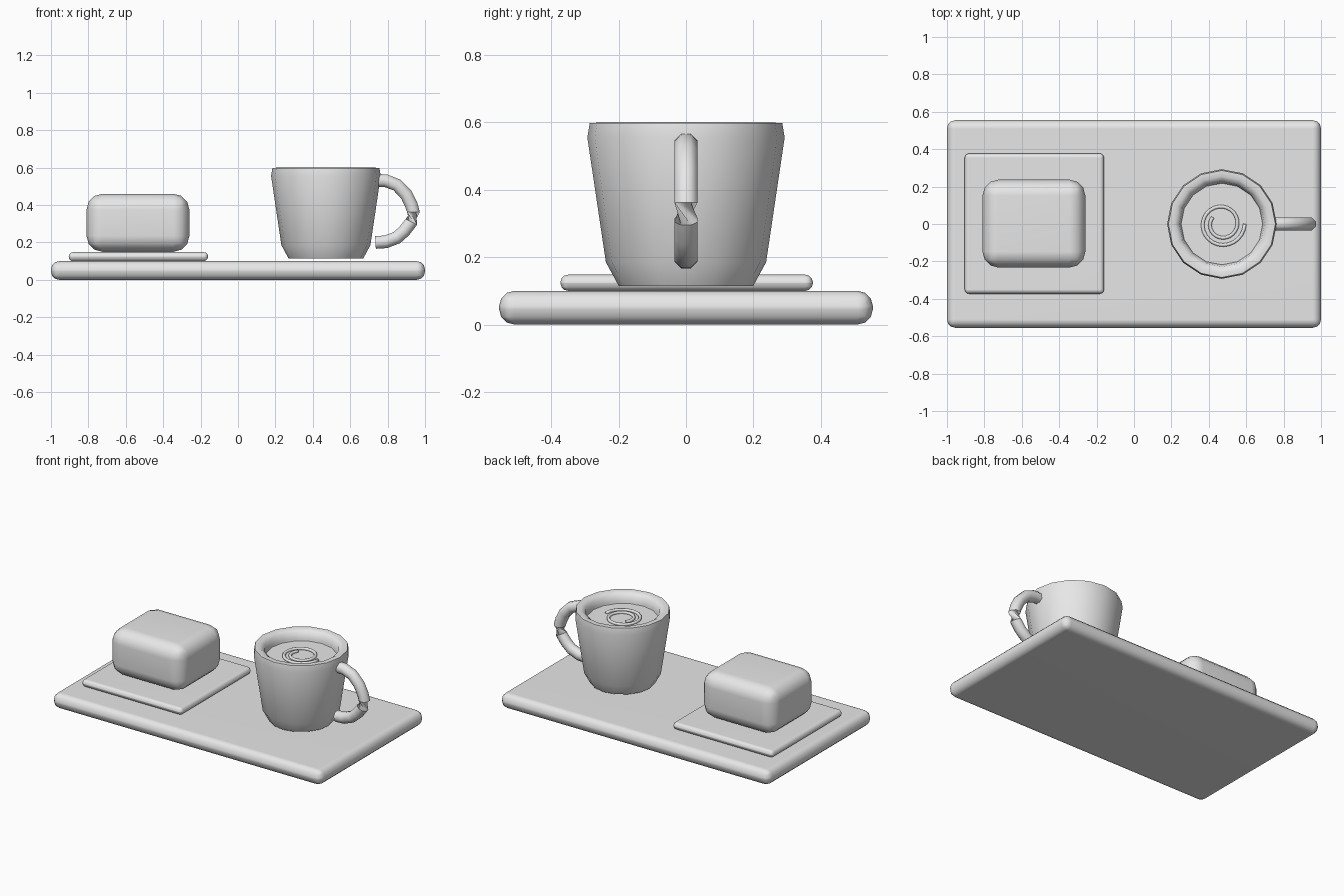
import bpy, bmesh, math
from mathutils import Vector

if "Cube" in bpy.data.objects:
    bpy.data.objects.remove(bpy.data.objects["Cube"])

grey = bpy.data.materials.new("plain_grey")
grey.use_nodes = True
grey.diffuse_color = (0.8, 0.8, 0.8, 1)
grey.node_tree.nodes["Principled BSDF"].inputs["Base Color"].default_value = (0.8, 0.8, 0.8, 1)

CUP_X = 0.47


def finish(name, bm, location=(0, 0, 0)):
    bmesh.ops.recalc_face_normals(bm, faces=bm.faces)
    for f in bm.faces:
        f.smooth = True
    mesh = bpy.data.meshes.new(name)
    bm.to_mesh(mesh)
    bm.free()
    mesh.materials.append(grey)
    ob = bpy.data.objects.new(name, mesh)
    ob.location = location
    bpy.context.collection.objects.link(ob)
    return ob


def rounded_box(name, low, high, bevel, segments):
    low, high = Vector(low), Vector(high)
    bm = bmesh.new()
    bmesh.ops.create_cube(bm, size=1)
    bmesh.ops.scale(bm, vec=high - low, verts=bm.verts)
    bmesh.ops.bevel(bm, geom=bm.edges[:], offset=bevel, segments=segments,
                    profile=0.5, affect='EDGES')
    ob = finish(name, bm, (low + high) / 2)
    mod = ob.modifiers.new("weighted_normals", 'WEIGHTED_NORMAL')
    mod.keep_sharp = True
    return ob


def skin(bm, rings, cap=True):
    """Bridge equal rings of points with quads."""
    rows = [[bm.verts.new(p) for p in ring] for ring in rings]
    n = len(rows[0])
    for a, b in zip(rows, rows[1:]):
        for i in range(n):
            j = (i + 1) % n
            bm.faces.new((a[i], a[j], b[j], b[i]))
    if cap:
        bm.faces.new(rows[0])
        bm.faces.new(rows[-1])


def lathe(name, profile, sides):
    bm = bmesh.new()
    angles = [math.tau * i / sides for i in range(sides)]
    skin(bm, [[(r * math.cos(a), r * math.sin(a), z) for a in angles] for r, z in profile])
    return finish(name, bm, (CUP_X, 0, 0))


def tube(name, path, radius, sides, side_axis, twist_after=None, twist=0.0, location=(0, 0, 0)):
    """Sweep a circle along a path, optionally wringing it at one span."""
    pts = [Vector(p) for p in path]
    axis = Vector(side_axis)
    rings = []
    for k, p in enumerate(pts):
        tangent = (pts[min(k + 1, len(pts) - 1)] - pts[max(k - 1, 0)]).normalized()
        normal = tangent.cross(axis).normalized()
        turn = twist if twist_after is not None and k > twist_after else 0.0
        angles = [math.tau * (i + 0.5) / sides + turn for i in range(sides)]
        rings.append([p + radius * (math.cos(a) * normal + math.sin(a) * axis) for a in angles])
    bm = bmesh.new()
    skin(bm, rings)
    return finish(name, bm, location)


# Serving board, small plate and the soft block resting on it
rounded_box("tray", (-1, -0.555, 0), (1, 0.555, 0.1), 0.045, 3)
rounded_box("plate", (-0.905, -0.373, 0.1), (-0.16, 0.377, 0.148), 0.023, 3)
rounded_box("cake", (-0.81, -0.233, 0.15), (-0.26, 0.237, 0.46), 0.085, 3)

# Cup with a tapered wall, chamfered foot and rounded lip
cup = lathe("cup", [(0.2, 0.115), (0.238, 0.185), (0.293, 0.555), (0.286, 0.598),
                    (0.255, 0.6), (0.228, 0.582), (0.22, 0.545), (0.21, 0.48)], 16)

# Drink filling the cup
lathe("drink", [(0.2, 0.5), (0.222, 0.532)], 32)

# Raised swirl on the drink
swirl = []
for i in range(41):
    t = i / 40
    a = -math.tau * 1.6 * t
    r = 0.122 - 0.062 * t
    swirl.append((r * math.cos(a), r * math.sin(a), 0.537))
tube("swirl", swirl, 0.01, 8, (0, 0, 1), location=(CUP_X, 0, 0))

# Handle, wrung halfway down
arc = [(0.735, 0.532), (0.79, 0.53), (0.85, 0.507), (0.9, 0.455), (0.927, 0.4), (0.938, 0.362),
       (0.927, 0.31), (0.89, 0.262), (0.85, 0.226), (0.79, 0.203), (0.735, 0.2)]
tube("handle", [(x, 0, z) for x, z in arc], 0.037, 8, (0, 1, 0), 5, math.radians(135))

# Crisp base and smooth walls
for ob in bpy.context.collection.objects:
    ob.select_set(ob.name in {"cup", "handle", "drink"})
bpy.context.view_layer.objects.active = cup
bpy.ops.object.shade_smooth_by_angle(angle=math.radians(50))
